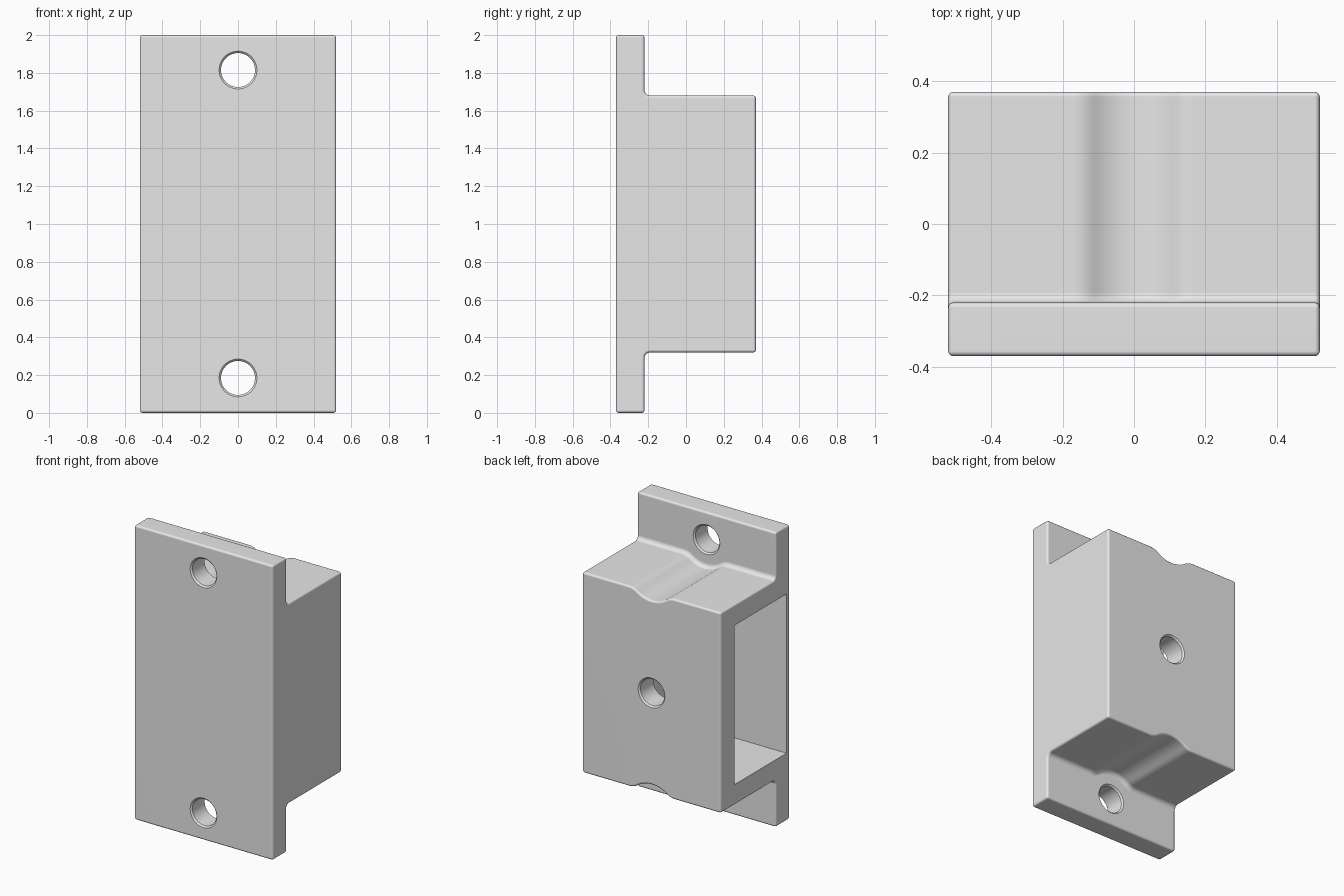
import bpy, bmesh
from math import sin, cos, pi, sqrt, asin
from mathutils import Matrix

cube = bpy.data.objects.get("Cube")
if cube:
    bpy.data.objects.remove(cube, do_unlink=True)

HALF_W, FRONT, STEP, BACK = 0.52, -0.37, -0.22, 0.37
BOX_H, HOLE_H, HOLE_R = 0.68, 0.815, 0.09
GROOVE_R, GROOVE_FILLET, FILLET = 0.19, 0.10, 0.03

grey = bpy.data.materials.new("plain grey")
grey.use_nodes = True
grey.diffuse_color = (0.8, 0.8, 0.8, 1)
grey.node_tree.nodes["Principled BSDF"].inputs["Base Color"].default_value = (0.8, 0.8, 0.8, 1)


def make_object(name, bm):
    bmesh.ops.recalc_face_normals(bm, faces=bm.faces[:])
    mesh = bpy.data.meshes.new(name)
    bm.to_mesh(mesh)
    bm.free()
    mesh.materials.append(grey)
    obj = bpy.data.objects.new(name, mesh)
    bpy.context.collection.objects.link(obj)
    return obj


def box_profile():
    """Half-height of the box across x, with a filleted round groove."""
    fx = sqrt((GROOVE_R + GROOVE_FILLET) ** 2 - (HOLE_H - BOX_H + GROOVE_FILLET) ** 2)
    a = asin(fx / (GROOVE_R + GROOVE_FILLET))
    side = [(GROOVE_R * sin(a * i / 5), HOLE_H - GROOVE_R * cos(a * i / 5))
            for i in range(1, 6)]
    side += [(fx - GROOVE_FILLET * sin(a * (1 - i / 5)),
              BOX_H - GROOVE_FILLET + GROOVE_FILLET * cos(a * (1 - i / 5)))
             for i in range(1, 6)]
    side.append((HALF_W, BOX_H))
    return [(-x, z) for x, z in reversed(side)] + [(0, HOLE_H - GROOVE_R)] + side


# Body: one loft from the front plate, through the root fillet, to the box back
profile = box_profile()
flat = [(x, 1.0) for x, z in profile]
sections = [(FRONT, flat), (STEP, flat)]
for i in range(6):
    t = pi / 2 * i / 5
    sections.append((STEP + FILLET * (1 - cos(t)),
                     [(x, z + FILLET * (1 - sin(t))) for x, z in profile]))
sections.append((BACK, profile))

bm = bmesh.new()
top, bottom = ([[bm.verts.new((x, y, 1 + s * z)) for x, z in row]
                for y, row in sections] for s in (1, -1))
for grid in (top, bottom):
    for r0, r1 in zip(grid, grid[1:]):
        for i in range(len(r0) - 1):
            bm.faces.new((r0[i], r0[i + 1], r1[i + 1], r1[i]))
for k in (0, -1):
    bm.faces.new(top[k] + bottom[k][::-1])
    bm.faces.new([r[k] for r in top] + [r[k] for r in bottom][::-1])
body = make_object("mounting_bracket", bm)

# Rounded outer edges
bevel = body.modifiers.new("edge_round", 'BEVEL')
bevel.width = 0.014
bevel.segments = 3
bevel.limit_method = 'ANGLE'
bevel.angle_limit = 0.9


def hole_cutter(name, z, y0, y1):
    """Round cutter along y, flared to chamfer the outer rim at each end."""
    c = 0.01
    bm = bmesh.new()
    rings = []
    for y, r in ((y0 - c, HOLE_R + 2 * c), (y0 + c, HOLE_R),
                 (y1 - c, HOLE_R), (y1 + c, HOLE_R + 2 * c)):
        rings.append([bm.verts.new((r * cos(2 * pi * i / 48), y, z + r * sin(2 * pi * i / 48)))
                      for i in range(48)])
    for a, b in zip(rings, rings[1:]):
        for i in range(48):
            j = (i + 1) % 48
            bm.faces.new((a[i], a[j], b[j], b[i]))
    bm.faces.new(rings[0])
    bm.faces.new(rings[-1])
    return make_object(name, bm)


# Cavity open on the -x side
x0, x1, y0, y1, z0, z1 = -0.7, 0.37, -0.335, 0.22, 0.46, 1.54
bm = bmesh.new()
bmesh.ops.create_cube(bm, size=1, matrix=Matrix.Translation(
    ((x0 + x1) / 2, (y0 + y1) / 2, (z0 + z1) / 2)) @ Matrix.Diagonal((x1 - x0, y1 - y0, z1 - z0, 1)))
cutters = [make_object("cavity_cutter", bm)]

# Two plate holes and one hole through the box back
cutters += [hole_cutter("upper_hole_cutter", 1 + HOLE_H, FRONT, STEP),
            hole_cutter("lower_hole_cutter", 1 - HOLE_H, FRONT, STEP),
            hole_cutter("back_hole_cutter", 1, 0.1, BACK)]
for cutter in cutters:
    cutter.hide_render = True
    cut = body.modifiers.new(cutter.name, 'BOOLEAN')
    cut.operation = 'DIFFERENCE'
    cut.solver = 'EXACT'
    cut.object = cutter

# Bake the cuts, then shade smoothly with sharp corners kept
bpy.ops.object.select_all(action='DESELECT')
body.select_set(True)
bpy.context.view_layer.objects.active = body
for name in [m.name for m in body.modifiers]:
    bpy.ops.object.modifier_apply(modifier=name)
for cutter in cutters:
    bpy.data.objects.remove(cutter, do_unlink=True)
bpy.ops.object.shade_smooth_by_angle(angle=0.65)
weighted = body.modifiers.new("flat_face_normals", 'WEIGHTED_NORMAL')
weighted.keep_sharp = True
